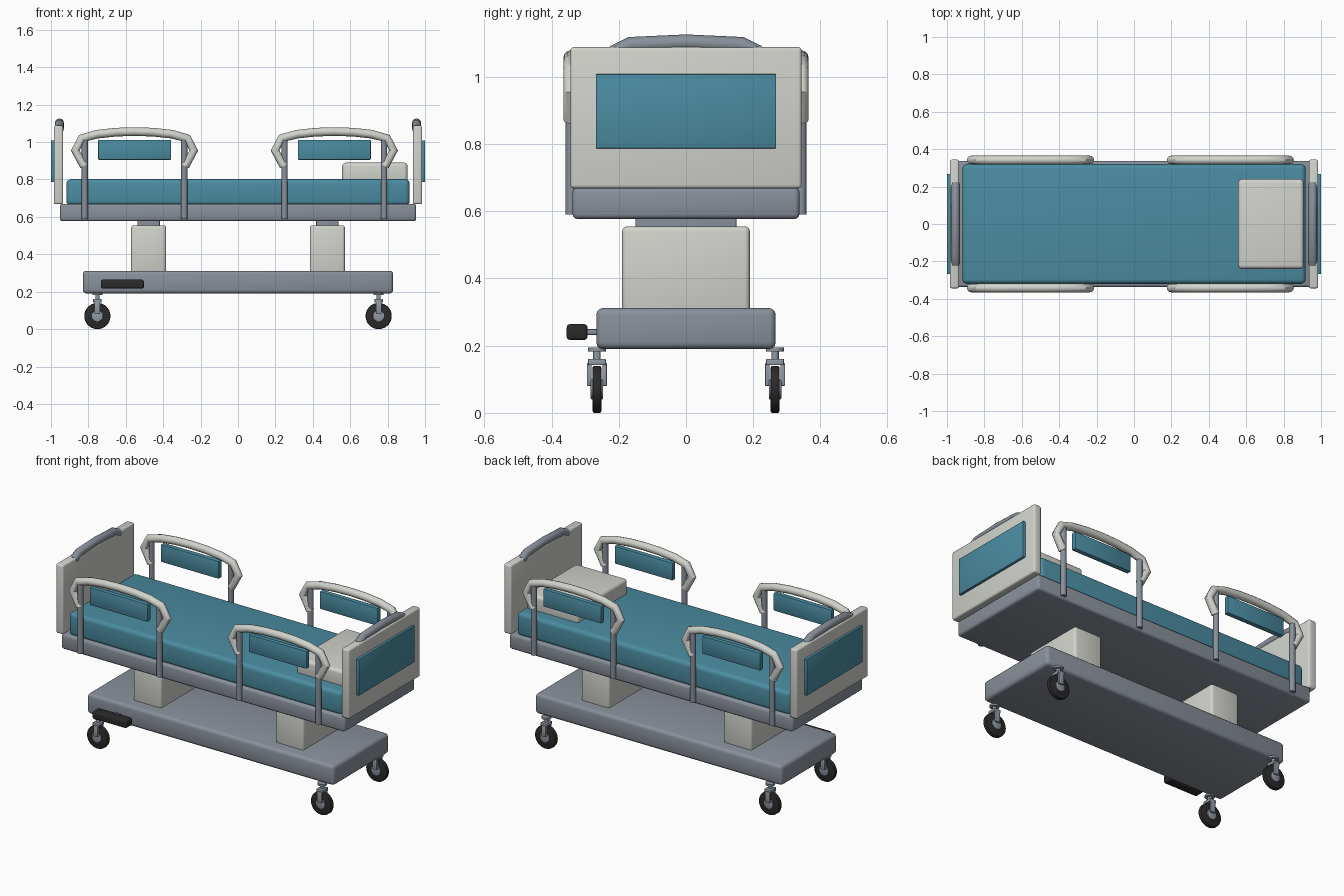
import bpy, bmesh, math
from mathutils import Matrix, Vector

if "Cube" in bpy.data.objects:
    bpy.data.objects.remove(bpy.data.objects["Cube"])


def material(name, r, g, b):
    m = bpy.data.materials.new(name)
    m.diffuse_color = (*[(c / 255) ** 2.2 for c in (r, g, b)], 1)
    m.use_nodes = True
    m.node_tree.nodes["Principled BSDF"].inputs["Base Color"].default_value = m.diffuse_color
    return m


WHITE = material("off white", 208, 210, 203)
GREY = material("frame grey", 136, 143, 153)
TEAL = material("teal", 76, 139, 160)
BLACK = material("rubber black", 46, 46, 46)
METAL = material("caster metal", 144, 152, 162)


def finish(ob, mat):
    ob.data.materials.clear()
    ob.data.materials.append(mat)
    bpy.ops.object.select_all(action='DESELECT')
    ob.select_set(True)
    bpy.context.view_layer.objects.active = ob
    bpy.ops.object.shade_smooth_by_angle(angle=math.radians(40))
    return ob


def from_bmesh(name, bm, mat):
    me = bpy.data.meshes.new(name)
    bm.to_mesh(me)
    bm.free()
    ob = bpy.data.objects.new(name, me)
    bpy.context.collection.objects.link(ob)
    return finish(ob, mat)


def box(name, mat, x, y, z, bevel=0.008, seg=3):
    """Rounded box given (min, max) on each axis."""
    bm = bmesh.new()
    bmesh.ops.create_cube(bm, size=1)
    for v in bm.verts:
        v.co = Vector([(a + b) / 2 + c * (b - a) for c, (a, b) in zip(v.co, (x, y, z))])
    if bevel:
        bmesh.ops.bevel(bm, geom=bm.edges[:], offset=bevel, segments=seg,
                        profile=0.5, affect='EDGES')
    return from_bmesh(name, bm, mat)


def cylinder(name, mat, centre, radius, length, axis='Z', bevel=0.0, sides=24):
    bm = bmesh.new()
    bmesh.ops.create_cone(bm, cap_ends=True, segments=sides, radius1=radius,
                          radius2=radius, depth=length)
    if bevel:
        rim = [e for e in bm.edges if abs(e.verts[0].co.z - e.verts[1].co.z) < 1e-5]
        bmesh.ops.bevel(bm, geom=rim, offset=bevel, segments=2, profile=0.5, affect='EDGES')
    rot = Matrix.Rotation(math.pi / 2, 4, 'X') if axis == 'Y' else Matrix()
    bmesh.ops.transform(bm, matrix=Matrix.Translation(centre) @ rot, verts=bm.verts)
    return from_bmesh(name, bm, mat)


def tube(name, mat, points, radius):
    """Round bar swept along a polyline."""
    cu = bpy.data.curves.new(name, 'CURVE')
    cu.dimensions = '3D'
    cu.bevel_depth = radius
    cu.bevel_resolution = 4
    cu.use_fill_caps = True
    sp = cu.splines.new('POLY')
    sp.points.add(len(points) - 1)
    for p, co in zip(sp.points, points):
        p.co = (*co, 1)
    ob = bpy.data.objects.new(name, cu)
    bpy.context.collection.objects.link(ob)
    bpy.ops.object.select_all(action='DESELECT')
    ob.select_set(True)
    bpy.context.view_layer.objects.active = ob
    bpy.ops.object.convert(target='MESH')
    return finish(bpy.context.object, mat)


# base, lifting columns, deck, mattress, pillow
box("base", GREY, (-0.83, 0.83), (-0.267, 0.267), (0.19, 0.312), 0.02)
for i, x in enumerate((-0.478, 0.478)):
    box(f"lift_column_{i}", WHITE, (x - 0.094, x + 0.094), (-0.19, 0.19), (0.29, 0.555), 0.015)
    box(f"lift_piston_{i}", GREY, (x - 0.06, x + 0.06), (-0.15, 0.15), (0.53, 0.6), 0.006)
box("deck", GREY, (-0.953, 0.953), (-0.338, 0.338), (0.577, 0.67), 0.015)
box("mattress", TEAL, (-0.918, 0.918), (-0.32, 0.32), (0.66, 0.802), 0.025, 4)
box("pillow", WHITE, (0.557, 0.907), (-0.24, 0.24), (0.78, 0.89), 0.02, 4)

# end boards with panel and top handle
for s, label in ((-1, "foot"), (1, "head")):
    span = lambda a, b: tuple(sorted((s * a, s * b)))
    box(f"{label}_board", WHITE, span(0.935, 0.985), (-0.344, 0.344), (0.668, 1.088), 0.01)
    box(f"{label}_board_panel", TEAL, span(0.975, 1.0), (-0.268, 0.268), (0.787, 1.008), 0.003, 2)
    arch = [(-0.215, 1.07), (-0.165, 1.095), (0, 1.102), (0.165, 1.095), (0.215, 1.07)]
    tube(f"{label}_board_handle", GREY, [(s * 0.955, y, z) for y, z in arch], 0.024)

# side rails: bent grip, two posts, inset panel
half = [(0.27, 0.872), (0.317, 0.955), (0.282, 1.02), (0.2, 1.042), (0.1, 1.053)]
path = [(-x, z) for x, z in half] + [(0, 1.056)] + half[::-1]
for side, y in (("front", -0.342), ("back", 0.342)):
    for end, cx in (("foot", -0.553), ("head", 0.515)):
        n = f"{side}_{end}_rail"
        tube(n + "_grip", WHITE, [(cx + x, y, z) for x, z in path], 0.023)
        for k in (-1, 1):
            cylinder(f"{n}_post_{k}", GREY, (cx + k * 0.266, y, 0.81), 0.0165, 0.44)
        box(n + "_panel", TEAL, (cx - 0.195, cx + 0.195), (y - 0.015, y + 0.015),
            (0.905, 1.012), 0.005, 2)

# foot pedal on the front
box("pedal", BLACK, (-0.733, -0.503), (-0.355, -0.293), (0.217, 0.264), 0.01)
box("pedal_arm", GREY, (-0.64, -0.6), (-0.31, -0.25), (0.232, 0.25), 0.004, 2)

# casters
for i, x in enumerate((-0.752, 0.752)):
    for j, y in enumerate((-0.265, 0.265)):
        n = f"caster_{i}{j}"
        cylinder(n + "_tyre", BLACK, (x, y, 0.07), 0.07, 0.027, 'Y', 0.006, 32)
        cylinder(n + "_hub", METAL, (x, y, 0.07), 0.03, 0.037, 'Y', 0.003)
        cylinder(n + "_mount", METAL, (x, y, 0.188), 0.027, 0.012)
        cylinder(n + "_stem", METAL, (x, y, 0.17), 0.011, 0.04)
        box(n + "_fork_top", METAL, (x - 0.022, x + 0.022), (y - 0.027, y + 0.027),
            (0.142, 0.161), 0.004, 2)
        for k in (-1, 1):
            c = y + k * 0.023
            box(f"{n}_fork_{k}", METAL, (x - 0.015, x + 0.015), (c - 0.007, c + 0.007),
                (0.08, 0.148), 0.003, 2)
